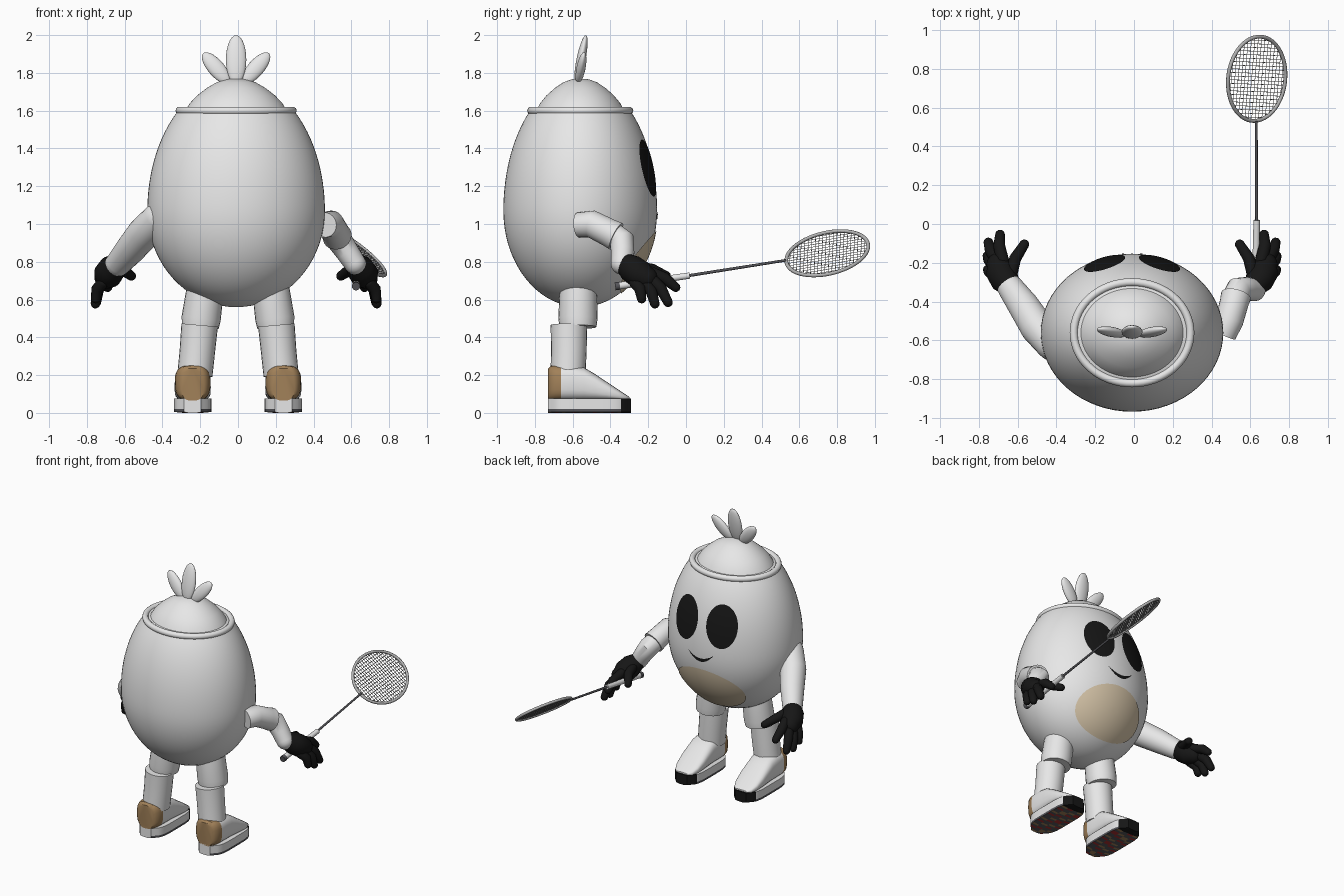
import bpy, bmesh, math
from math import sin, cos, pi, sqrt
from mathutils import Vector, Matrix

cube = bpy.data.objects.get("Cube")
if cube:
    bpy.data.objects.remove(cube, do_unlink=True)


def material(name, r, g, b):
    m = bpy.data.materials.new(name)
    m.use_nodes = True
    m.diffuse_color = (r, g, b, 1)
    bsdf = next(n for n in m.node_tree.nodes if n.type == 'BSDF_PRINCIPLED')
    bsdf.inputs["Base Color"].default_value = (r, g, b, 1)
    return m


WHITE = material("white", .8, .8, .8)
BLACK = material("black", .008, .008, .008)
BELLY = material("cream", .7, .58, .41)
TAN = material("tan", .36, .22, .1)
GREY = material("rim grey", .45, .45, .45)
DARK = material("dark grey", .09, .09, .1)
RED = material("red", .4, .03, .03)
STRING = material("string grey", .3, .3, .3)


def finish(name, bm, mats, rule=None, outward=True, angle=40):
    if outward:
        bmesh.ops.recalc_face_normals(bm, faces=bm.faces)
    me = bpy.data.meshes.new(name)
    bm.normal_update()
    for f in bm.faces:
        f.smooth = True
        if rule:
            f.material_index = rule(f)
    bm.to_mesh(me)
    bm.free()
    for m in mats:
        me.materials.append(m)
    me.set_sharp_from_angle(angle=math.radians(angle))
    ob = bpy.data.objects.new(name, me)
    bpy.context.collection.objects.link(ob)
    return ob


def bridge(bm, rings, caps=True, closed=False):
    rings = [[bm.verts.new(p) for p in ring] for ring in rings]
    n = len(rings[0])
    pairs = list(zip(rings, rings[1:])) + ([(rings[-1], rings[0])] if closed else [])
    for a, b in pairs:
        for i in range(n):
            j = (i + 1) % n
            bm.faces.new((a[i], a[j], b[j], b[i]))
    if caps and not closed:
        bm.faces.new(rings[0])
        bm.faces.new(rings[-1])


def tube(bm, path, radii, sides=24, rounded=False):
    pts = [Vector(p) for p in path]
    radii = list(radii)
    if rounded:
        a, b = (pts[0] - pts[1]).normalized(), (pts[-1] - pts[-2]).normalized()
        ra, rb = radii[0], radii[-1]
        angles = [pi / 2 * k / 5 for k in range(1, 5)] + [1.55]
        pts = [pts[0] + a * ra * sin(t) for t in angles[::-1]] + pts + [pts[-1] + b * rb * sin(t) for t in angles]
        radii = [ra * cos(t) for t in angles[::-1]] + radii + [rb * cos(t) for t in angles]
    ref = (pts[-1] - pts[0]).orthogonal()
    rings = []
    for i, p in enumerate(pts):
        t = (pts[min(i + 1, len(pts) - 1)] - pts[max(i - 1, 0)]).normalized()
        u = (ref - t * ref.dot(t)).normalized()
        v = t.cross(u)
        rings.append([p + radii[i] * (u * cos(k * 2 * pi / sides) + v * sin(k * 2 * pi / sides))
                      for k in range(sides)])
    bridge(bm, rings)


def tube_object(name, path, radii, mat, **kw):
    bm = bmesh.new()
    tube(bm, path, radii, **kw)
    return finish(name, bm, [mat])


def hoop(name, centre, u, v, minor, mat):
    c, u, v = Vector(centre), Vector(u), Vector(v)
    n = u.cross(v).normalized()
    rings = []
    for i in range(64):
        d = u * cos(i * pi / 32) + v * sin(i * pi / 32)
        rings.append([c + d + minor * (d.normalized() * cos(k * pi / 5) + n * sin(k * pi / 5)) for k in range(10)])
    bm = bmesh.new()
    bridge(bm, rings, closed=True)
    finish(name, bm, [mat])


# Egg body: two half ellipses, then a narrower dome above the hoop
CX, CY, CZ, RX, RY, LOW, HIGH = -.01, -.56, 1.07, .47, .407, .51, .70


def egg_r(z):
    t = (z - CZ) / (HIGH if z > CZ else LOW)
    return sqrt(max(0, 1 - t * t))


heights = [CZ - LOW * cos(k * pi / 36) for k in range(18)] + [CZ + .53 * k / 14 for k in range(15)]
profile = [(max(egg_r(z), .002), z) for z in heights]
profile += [(.56, 1.61), (.52, 1.64), (.44, 1.68), (.33, 1.72), (.22, 1.75), (.11, 1.766), (.002, 1.77)]
bm = bmesh.new()
bridge(bm, [[(CX + RX * r * cos(k * pi / 32), CY + RY * r * sin(k * pi / 32), z) for k in range(64)]
            for r, z in profile])
finish("egg_body", bm, [WHITE])
hoop("lid_hoop", (CX, CY, 1.6), (.3, 0, 0), (0, .26, 0), .021, WHITE)


# Face and belly plates that follow the body
def on_body(x, z, lift=.005):
    r = egg_r(z)
    y = RY * sqrt(max(0, r * r - (x / RX) ** 2))
    h = HIGH if z > CZ else LOW
    n = Vector((x / RX ** 2, y / RY ** 2, (z - CZ) / h ** 2)).normalized()
    return Vector((CX + x, CY + y, z)) + n * lift


def patch(name, rows, mat, wrap):
    bm = bmesh.new()
    vs = [[bm.verts.new(on_body(x, z)) for x, z in row] for row in rows]
    for a, b in zip(vs, vs[1:]):
        n = len(a)
        for i in range(n if wrap else n - 1):
            j = (i + 1) % n
            bm.faces.new((a[i], a[j], b[j], b[i]))
    if wrap:
        bm.faces.new(vs[0])
    bm.normal_update()
    for f in bm.faces:
        if f.normal.y < 0:
            f.normal_flip()
    finish(name, bm, [mat], outward=False)


def oval(name, x, z, w, h, tilt, mat):
    rows = []
    for s in range(1, 13):
        ring = [(w * s / 12 * cos(k * pi / 24), h * s / 12 * sin(k * pi / 24)) for k in range(48)]
        rows.append([(x + a * cos(tilt) - b * sin(tilt), z + a * sin(tilt) + b * cos(tilt)) for a, b in ring])
    patch(name, rows, mat, True)


oval("belly_patch", 0, .8, .26, .165, 0, BELLY)
oval("left_eye", .14, 1.295, .105, .15, .08, BLACK)
oval("right_eye", -.14, 1.295, .105, .15, -.08, BLACK)
smile = [k / 12 for k in range(-12, 13)]
patch("smile", [[(.1 * t, 1.035 + .05 * t * t + e * .011 * (1.1 - t * t)) for t in smile] for e in (-1, 1)],
      BLACK, False)

# Leaf tuft
for name, x, z, w, h, lean in (("middle_leaf", 0, 1.87, .054, .132, 0),
                               ("left_leaf", .105, 1.825, .044, .106, .7),
                               ("right_leaf", -.105, 1.825, .044, .106, -.7)):
    bm = bmesh.new()
    m = (Matrix.Translation((CX + x, -.556, z)) @ Matrix.Rotation(-.2, 4, 'X') @ Matrix.Rotation(lean, 4, 'Y')
         @ Matrix.Diagonal((w, .024, h, 1)))
    bmesh.ops.create_uvsphere(bm, u_segments=24, v_segments=14, radius=1, matrix=m)
    finish(name, bm, [WHITE])

# Arms
tube_object("right_arm", [(-.42, -.62, 1.03), (-.5, -.53, .95), (-.57, -.42, .865), (-.635, -.33, .79)],
            [.085, .088, .08, .068], WHITE, rounded=True)
tube_object("left_upper_arm", [(.46, -.57, .995), (.49, -.5, 1.0), (.515, -.41, .955), (.525, -.37, .935)],
            [.066, .073, .074, .078], WHITE, rounded=False)
tube_object("left_forearm", [(.515, -.39, .945), (.54, -.34, .91), (.58, -.335, .85), (.62, -.34, .79)],
            [.066, .068, .062, .058], WHITE, rounded=True)

# Gloved hands: knuckle and tip of each finger
FINGERS = (((.66, -.19, .745), (.675, -.055, .665)), ((.69, -.19, .715), (.735, -.095, .585)),
           ((.7, -.22, .69), (.74, -.165, .578)), ((.7, -.27, .69), (.738, -.235, .605)),
           ((.62, -.27, .775), (.55, -.105, .725)))
for side, s in (("left", 1), ("right", -1)):
    def place(p):
        return Vector((CX + s * (p[0] + .005), p[1], p[2]))
    bm = bmesh.new()
    tube(bm, [place(p) for p in ((.615, -.335, .8), (.65, -.29, .765), (.675, -.24, .73), (.685, -.21, .715))],
         [.052, .074, .076, .06], rounded=True)
    for a, b in FINGERS:
        a, b = place(a), place(b)
        bend = (a + b) / 2 + Vector((s * .012, .01, .008))
        tube(bm, [a, bend, b], [.032, .031, .025], sides=14, rounded=True)
    finish(side + "_glove", bm, [BLACK])

# Racket
tube_object("racket_grip", [(.625, -.36, .672), (.632, .02, .727)], [.02, .017], WHITE, sides=12)
tube_object("racket_butt", [(.625, -.375, .67), (.625, -.35, .6735)], [.022, .022], DARK, sides=12)
tube_object("racket_shaft", [(.632, .01, .726), (.63, .53, .808)], [.008, .007], DARK, sides=10)
HEAD, LONG, WIDE = Vector((.632, .748, .845)), Vector((.018, .217, .036)), Vector((.147, -.005, -.112))
hoop("racket_rim", HEAD, LONG, WIDE, .01, GREY)
bm = bmesh.new()
for count, along, across in ((17, LONG, WIDE), (23, WIDE, LONG)):
    for k in range(1, count):
        t = 2 * k / count - 1
        c, reach = HEAD + across * t, along * sqrt(1 - t * t)
        tube(bm, [c - reach, c + reach], [.0019, .0019], sides=4)
finish("racket_strings", bm, [STRING])

# Legs and shoes; each shoe station is y, half width, top height
SHOE = ((-.73, .06, .235), (-.715, .08, .25), (-.69, .09, .252), (-.663, .094, .252), (-.6, .095, .25),
        (-.54, .095, .24), (-.48, .096, .205), (-.42, .095, .165), (-.36, .088, .125), (-.32, .07, .098),
        (-.3, .045, .085))


def sole_rule(f):
    c = f.calc_center_median()
    if c.y > -.345:
        return 1
    if f.normal.z < -.5:
        stripe = int((c.y + .73) * 50 + abs(c.x) * 30) % 5
        return 3 if stripe == 1 else 4 if stripe == 3 else 2
    return 2 if c.z < .02 else 0


for side, s in (("left", 1), ("right", -1)):
    tube_object(side + "_lower_leg", [(s * .228, -.625, .2), (s * .215, -.62, .33), (s * .203, -.62, .465)],
                [.093, .094, .097], WHITE)
    tube_object(side + "_thigh", [(s * .2, -.572, .455), (s * .195, -.572, .5), (s * .17, -.57, .68)],
                [.098, .104, .098], WHITE)
    x0 = s * .24
    bm = bmesh.new()
    rings = []
    for y, w, top in SHOE:
        ring = []
        for k in range(28):
            c, d = cos(k * pi / 14), sin(k * pi / 14)
            ring.append((x0 + w * math.copysign(abs(c) ** .65, c), y,
                         (top + .065) / 2 + (top - .065) / 2 * math.copysign(abs(d) ** .65, d)))
        rings.append(ring)
    bridge(bm, rings)
    finish(side + "_shoe", bm, [WHITE, TAN], lambda f: int(f.calc_center_median().y < -.665))
    bm = bmesh.new()
    rings = []
    for k in range(25):
        t = k / 12 - 1
        w = .1 * max(.45, (1 - abs(t) ** 5) ** .5)
        outline = ((-1, .005), (-.5, 0), (0, 0), (.5, 0), (1, .005), (1, .02), (1, .075), (-1, .075), (-1, .02))
        rings.append([(x0 + w * a, -.51 + .22 * t, z) for a, z in outline])
    bridge(bm, rings)
    finish(side + "_sole", bm, [WHITE, BLACK, DARK, RED, TAN], sole_rule)
